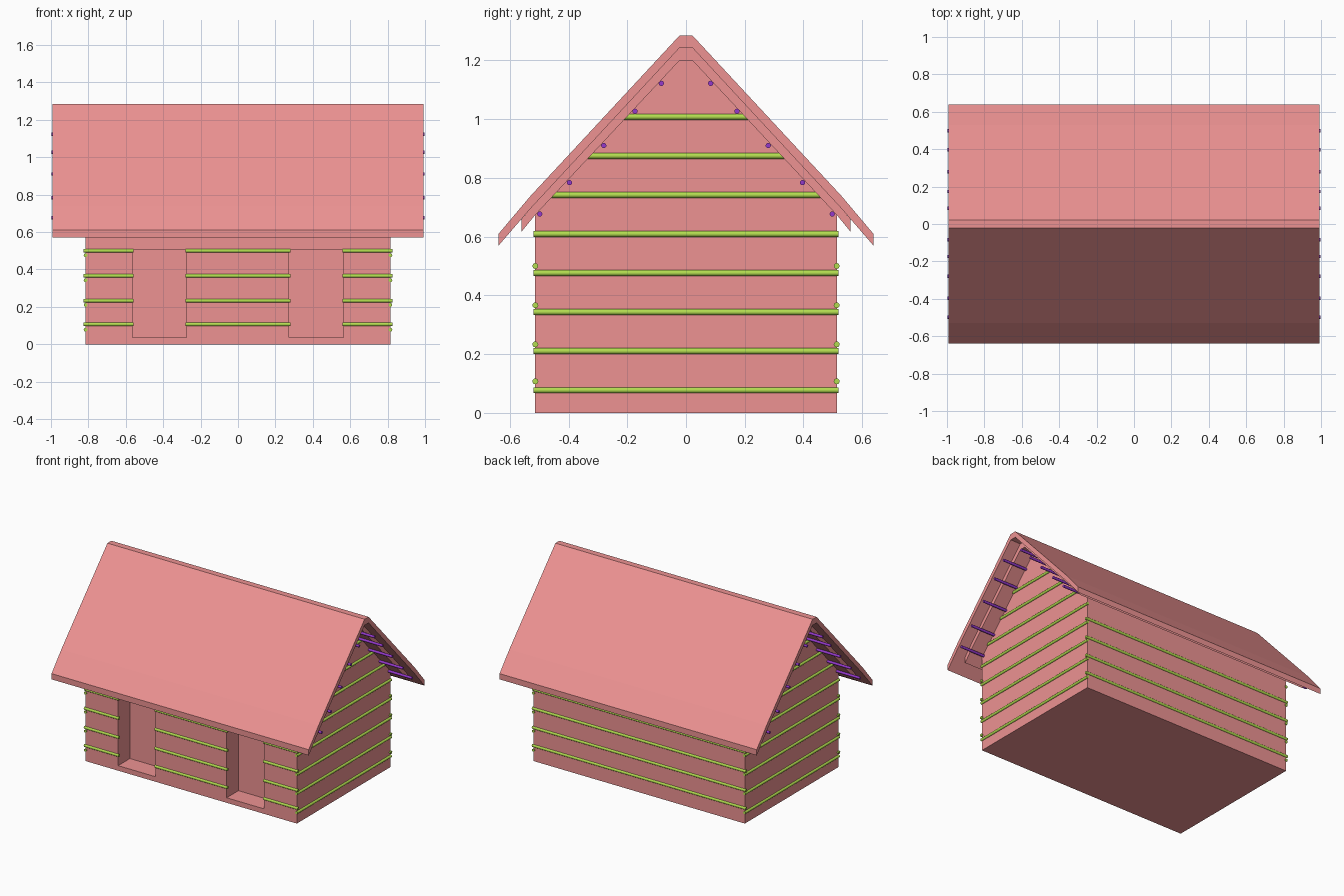
import bpy, bmesh
from math import radians
from mathutils import Matrix, Vector

if "Cube" in bpy.data.objects:
    bpy.data.objects.remove(bpy.data.objects["Cube"])


def material(name, color):
    m = bpy.data.materials.new(name)
    m.diffuse_color = color
    m.use_nodes = True
    m.node_tree.nodes["Principled BSDF"].inputs["Base Color"].default_value = m.diffuse_color
    return m


PINK = material("pink_wood", (0.85, 0.29, 0.29, 1))
GREEN = material("green_log", (0.45, 0.72, 0.08, 1))
PURPLE = material("purple_beam", (0.3, 0.04, 0.6, 1))


def finish(name, bm, mat):
    bmesh.ops.recalc_face_normals(bm, faces=bm.faces[:])
    mesh = bpy.data.meshes.new(name)
    bm.to_mesh(mesh)
    bm.free()
    mesh.materials.append(mat)
    ob = bpy.data.objects.new(name, mesh)
    bpy.context.collection.objects.link(ob)
    return ob


def extrude_x(name, profile, half, mat):
    """Sweep a closed (y, z) profile from -half to +half along x."""
    bm = bmesh.new()
    face = bm.faces.new([bm.verts.new((-half, y, z)) for y, z in profile])
    geom = bmesh.ops.extrude_face_region(bm, geom=[face])["geom"]
    verts = [v for v in geom if isinstance(v, bmesh.types.BMVert)]
    bmesh.ops.translate(bm, verts=verts, vec=(2 * half, 0, 0))
    return finish(name, bm, mat)


def rods(name, spans, radius, mat):
    """One object of round rods, each given by its two end points."""
    bm = bmesh.new()
    for a, b in spans:
        a, b = Vector(a), Vector(b)
        d = b - a
        rot = d.to_track_quat('Z', 'Y').to_matrix().to_4x4()
        bmesh.ops.create_cone(bm, cap_ends=True, segments=12, radius1=radius,
                              radius2=radius, depth=d.length,
                              matrix=Matrix.Translation((a + b) / 2) @ rot)
    ob = finish(name, bm, mat)
    bpy.context.view_layer.objects.active = ob
    ob.select_set(True)
    bpy.ops.object.shade_smooth_by_angle(angle=radians(40))
    ob.select_set(False)
    return ob


def mirrored(half_profile):
    """Complete a left half profile with its mirror image."""
    return half_profile + [(-y, z) for y, z in reversed(half_profile)]


# Solid cabin body with gables
body = extrude_x("cabin_walls", mirrored([(-0.515, 0), (-0.515, 0.68), (-0.02, 1.205)]), 0.815, PINK)

# Door recesses in the front
for x in (-0.42, 0.418):
    bm = bmesh.new()
    bmesh.ops.create_cube(bm, size=1)
    bmesh.ops.scale(bm, verts=bm.verts[:], vec=(0.29, 0.26, 0.47))
    bmesh.ops.translate(bm, verts=bm.verts[:], vec=(x, -0.515, 0.27))
    cutter = finish("door_cutter", bm, PINK)
    cutter.hide_render = True
    mod = body.modifiers.new("door", 'BOOLEAN')
    mod.operation = 'DIFFERENCE'
    mod.solver = 'EXACT'
    mod.object = cutter
    bpy.context.view_layer.objects.active = body
    bpy.ops.object.modifier_apply(modifier=mod.name)
    bpy.data.objects.remove(cutter)

# Two roof layers, the inner one shorter
top = [(-0.638, 0.61), (-0.53, 0.738), (-0.022, 1.285)]
middle = [(-0.638, 0.57), (-0.53, 0.695), (-0.022, 1.243)]
extrude_x("roof", mirrored(top) + list(reversed(mirrored(middle))), 0.993, PINK)
inner_top = [(-0.56, 0.66), (-0.53, 0.695), (-0.022, 1.243)]
inner = [(-0.56, 0.617), (-0.515, 0.672), (-0.022, 1.2)]
extrude_x("roof_lining", mirrored(inner_top) + list(reversed(mirrored(inner))), 0.915, PINK)

# Horizontal logs on front (interrupted by the doors) and back
front, back = [], []
for z in (0.5, 0.366, 0.233, 0.107):
    for x0, x1 in ((-0.825, -0.558), (-0.28, 0.28), (0.558, 0.825)):
        front.append(((x0, -0.513, z), (x1, -0.513, z)))
    back.append(((-0.825, 0.513, z), (0.825, 0.513, z)))
rods("front_logs", front, 0.01, GREEN)
rods("back_logs", back, 0.01, GREEN)

# Logs on the two gable ends
for side, name in ((1, "right"), (-1, "left")):
    spans = []
    for i in range(8):
        z = 0.077 + 0.133 * i
        y = 0.52 if z < 0.65 else (1.2 - z) / 1.065 + 0.035
        spans.append(((side * 0.815, -y, z), (side * 0.815, y, z)))
    rods(name + "_gable_logs", spans, 0.01, GREEN)

# Thin beams under the roof, running the full length
beams = [(0.084, 1.122), (0.174, 1.027), (0.28, 0.91), (0.397, 0.784), (0.498, 0.677)]
rods("roof_beams", [((-0.997, s * y, z), (0.997, s * y, z))
                    for y, z in beams for s in (-1, 1)], 0.009, PURPLE)
